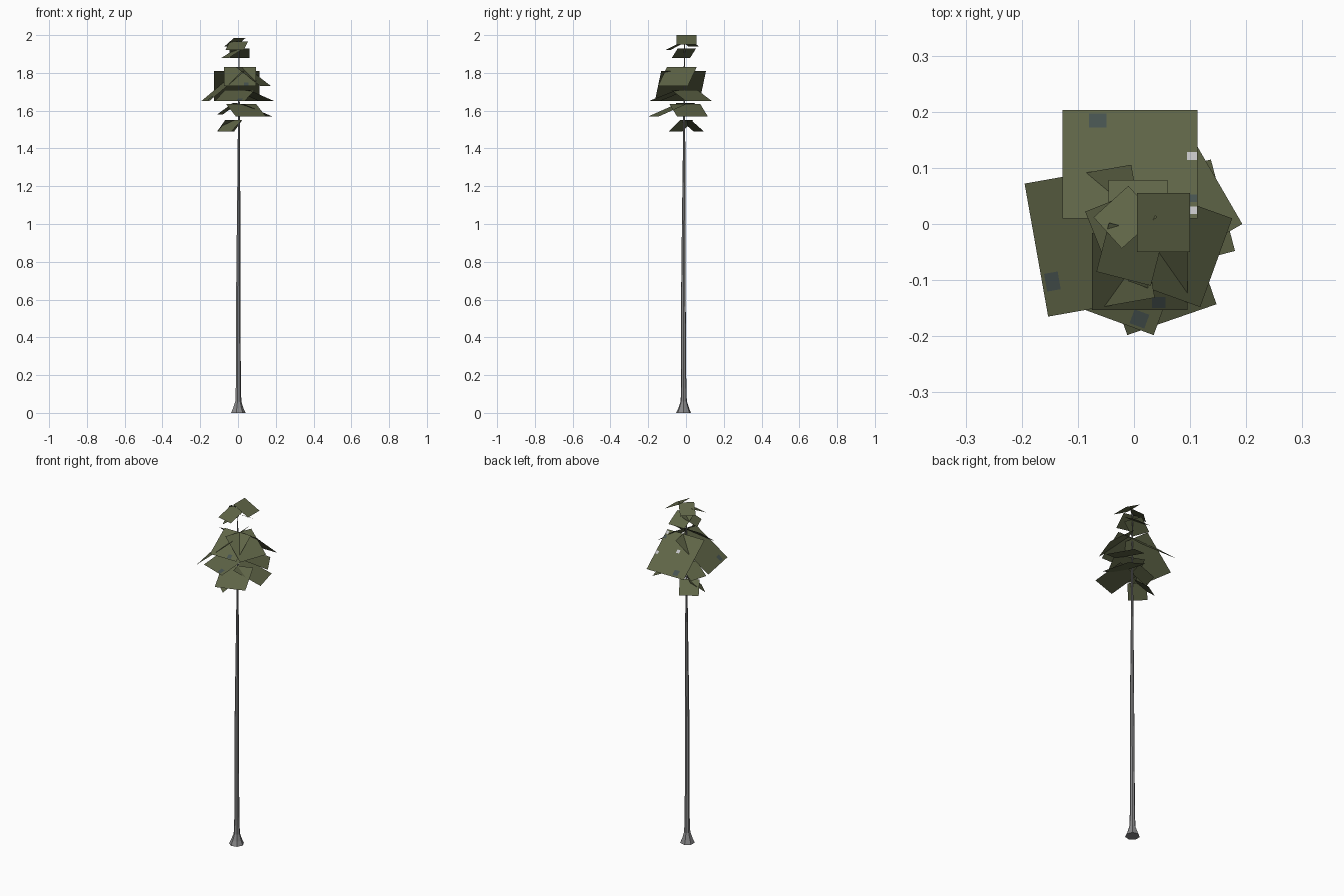
import bpy, bmesh, math
from mathutils import Vector


def material(name, rgb):
    m = bpy.data.materials.new(name)
    m.diffuse_color = (*rgb, 1)
    return m


BARK = material("grey bark", (0.25, 0.25, 0.255))
LEAF = material("olive needles", (0.115, 0.13, 0.063))
BLUE = material("blue grey needles", (0.062, 0.085, 0.08))
PALE = material("pale grey tips", (0.55, 0.55, 0.56))


def finish(name, bm, mat):
    me = bpy.data.meshes.new(name)
    bm.to_mesh(me)
    bm.free()
    ob = bpy.data.objects.new(name, me)
    bpy.context.collection.objects.link(ob)
    me.materials.append(mat)
    return ob


def quad(name, pts, mat):
    bm = bmesh.new()
    bm.faces.new([bm.verts.new(p) for p in pts])
    return finish(name, bm, mat)


# Trunk: tapering rings with a flared foot (z, radius, x, y)
SIDES = 7
rings = [(0, 0.04, 0, -0.013), (0.025, 0.029, 0, -0.012), (0.06, 0.017, 0.001, -0.012),
         (0.14, 0.014, 0.001, -0.012), (0.6, 0.0125, 0.001, -0.014),
         (1.0, 0.010, 0.003, -0.012), (1.4, 0.0065, 0.004, -0.010),
         (1.7, 0.004, 0.005, -0.010), (1.97, 0.002, 0.004, -0.008)]
bm = bmesh.new()
loops = []
for z, r, x, y in rings:
    loops.append([bm.verts.new((x + r * math.cos(2 * math.pi * i / SIDES),
                                y + r * math.sin(2 * math.pi * i / SIDES), z))
                  for i in range(SIDES)])
for a, b in zip(loops, loops[1:]):
    for i in range(SIDES):
        j = (i + 1) % SIDES
        bm.faces.new((a[i], a[j], b[j], b[i]))
bm.faces.new(loops[0][::-1])
bm.faces.new(loops[-1])
finish("trunk", bm, BARK)


# Branch cards: square sheets drooping outward.
# Each is its lower edge p -> q (counter-clockwise), lower height, drop, horizontal run
def card(name, px, py, qx, qy, z, drop, run, patches=()):
    p, q = Vector((px, py, z)), Vector((qx, qy, z))
    d = (q - p).normalized()
    up = Vector((-d.y, d.x, 0)) * run + Vector((0, 0, drop))
    quad(name, [p, q, q + up, p + up], LEAF)
    n = d.cross(up).normalized() * 0.0015
    for k, (u, v, s, mat) in enumerate(patches):     # small tinted plates
        c = p + (q - p) * u + up * v + n
        a, b = d * s, up.normalized() * s
        quad(f"{name}_patch_{k}", [c - a - b, c + a - b, c + a + b, c - a + b], mat)


# Lowest tier
card("branch_low_front_left", -0.11, -0.02, -0.035, -0.09, 1.49, 0.06, 0.08)
card("branch_low_back", -0.02, 0.095, -0.11, 0.04, 1.49, 0.06, 0.08)
# Second tier
card("branch_second_front", -0.012, -0.198, 0.147, -0.143, 1.57, 0.065, 0.155)
card("branch_second_right", 0.18, -0.048, 0.137, 0.115, 1.57, 0.065, 0.155)
card("branch_second_left", -0.08, 0.07, -0.11, -0.03, 1.58, 0.06, 0.085)
# Widest tier
card("branch_wide_back", 0.113, 0.203, -0.127, 0.203, 1.65, 0.16, 0.193,
     [(0.74, 0.1, 0.016, BLUE), (0.04, 0.43, 0.009, PALE), (0.04, 0.93, 0.009, PALE),
      (0.04, 0.82, 0.009, BLUE), (0.53, 0.58, 0.01, PALE)])
card("branch_wide_left", -0.195, 0.072, -0.153, -0.165, 1.65, 0.16, 0.193,
     [(0.75, 0.1, 0.016, BLUE)])
card("branch_wide_right", 0.193, 0.0, 0.113, 0.138, 1.65, 0.06, 0.157)
card("branch_wide_front", -0.123, -0.14, 0.035, -0.198, 1.65, 0.06, 0.157,
     [(0.8, 0.12, 0.014, BLUE)])
card("branch_mid_front", -0.075, -0.153, 0.095, -0.153, 1.73, 0.10, 0.137,
     [(0.7, 0.1, 0.012, BLUE)])
card("branch_mid_right", 0.118, -0.148, 0.175, 0.01, 1.73, 0.10, 0.137)
# Crown
card("branch_high_back", 0.06, 0.078, -0.045, 0.078, 1.88, 0.05, 0.085)
card("branch_high_left", -0.087, 0.022, -0.048, -0.075, 1.88, 0.05, 0.085)
card("branch_top_front", -0.067, -0.085, 0.03, -0.11, 1.92, 0.045, 0.09)
card("branch_top_left", -0.01, 0.068, -0.072, 0.012, 1.94, 0.045, 0.075)
card("branch_top_right", 0.10, -0.05, 0.10, 0.055, 1.95, 0.05, 0.095)
